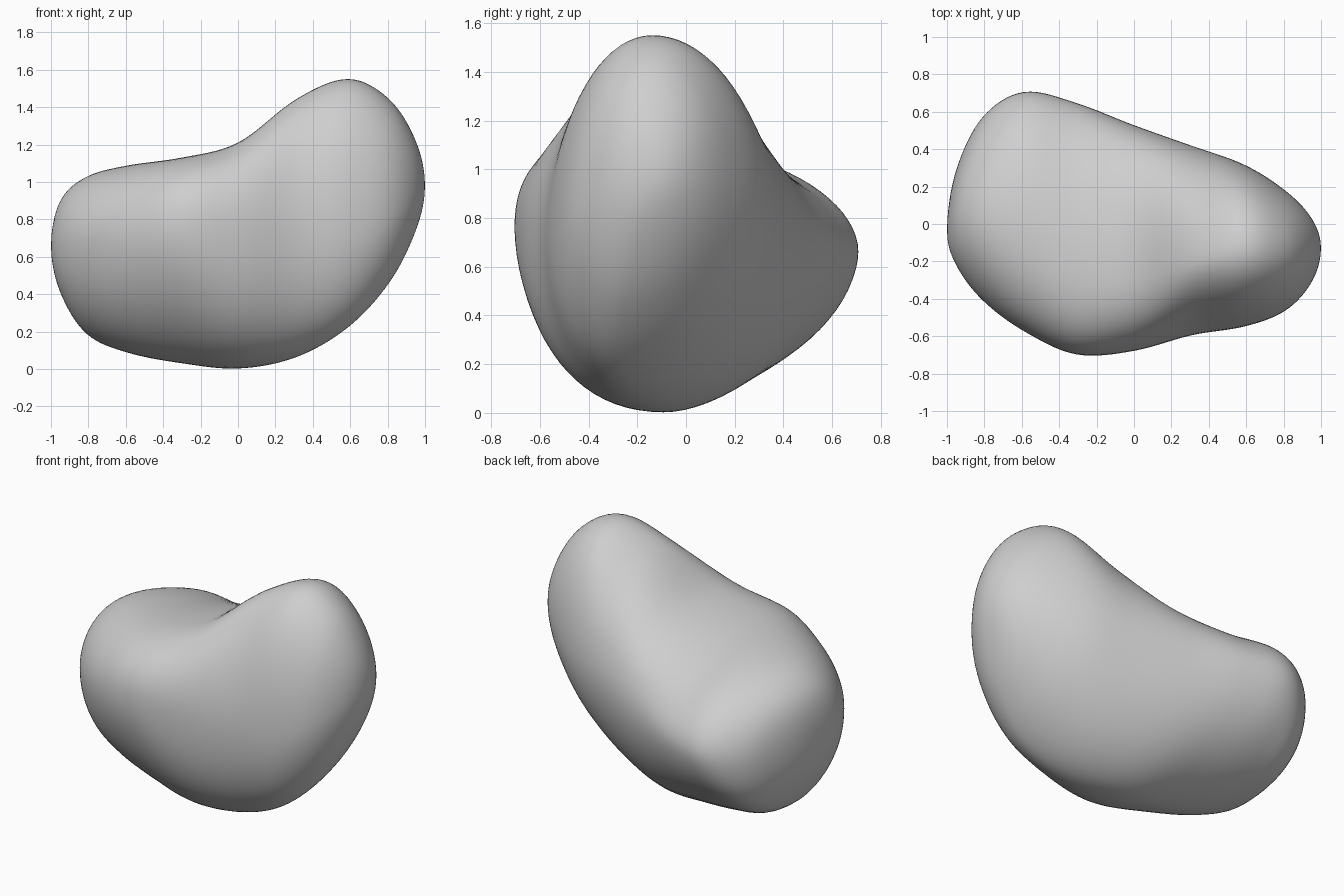
import bpy
import bmesh
import math

default = bpy.data.objects.get("Cube")
if default:
    bpy.data.objects.remove(default, do_unlink=True)

# Cross-sections at equal angles from the low end to the high end.
# Each row: top z, bottom z, back y, front y,
#           y of the top, y of the bottom, z of the back, z of the front,
#           fullness of back top, front bottom, front top, back bottom
SECTIONS = [
    (.66, .66, -.03, -.03, -.03, -.03, .66, .66, 2, 2, 2, 2),
    (.90, .41, .29, -.22, .02, 0, .61, .67, 2, 2, 2, 2.3),
    (1.03, .185, .575, -.41, .02, .02, .61, .69, 1.9, 1.9, 2, 2.2),
    (1.09, .085, .71, -.575, -.05, -.04, .66, .72, 1.9, 1.75, 2.25, 1.8),
    (1.13, .03, .65, -.7, -.22, -.09, .68, .75, 1.9, 1.75, 2.5, 1.8),
    (1.21, 0, .53, -.68, -.27, -.09, .7, .75, 2.15, 2.2, 2.25, 1.8),
    (1.445, .06, .42, -.595, -.2, -.18, .78, .72, 1.85, 2.2, 1.85, 1.85),
    (1.555, .22, .32, -.55, -.14, -.27, .86, .73, 2, 2.1, 2, 1.9),
    (1.445, .46, .18, -.465, -.14, -.25, .94, .82, 2, 2, 2, 1.9),
    (1.22, .74, .03, -.31, -.14, -.19, .99, .93, 2, 2, 2, 2),
    (.98, .98, -.13, -.13, -.13, -.13, .98, .98, 2, 2, 2, 2),
]
LAST = len(SECTIONS) - 1
RINGS = 80
QUARTER = 20


def section(index):
    """Past either pole the outline continues on the opposite side."""
    if 0 <= index <= LAST:
        return SECTIONS[index]
    row = SECTIONS[-index if index < 0 else LAST + LAST - index]
    return tuple(row[k ^ 1] for k in range(len(row)))


def blend(position):
    """Smooth interpolation of all section values."""
    i = min(int(position), LAST - 1)
    t = position - i
    values = []
    for a, b, c, d in zip(*(section(i + k) for k in (-1, 0, 1, 2))):
        slope_b, slope_c = (c - a) / 2, (d - b) / 2
        values.append(b + slope_b * t
                      + (3 * (c - b) - 2 * slope_b - slope_c) * t ** 2
                      + (2 * (b - c) + slope_b + slope_c) * t ** 3)
    return values


def ring_points(position):
    """One rounded cross-section made of four fitted quarter curves."""
    x = -math.cos(math.pi * position / LAST)
    (top, bottom, back, front, y_top, y_bottom, z_back, z_front,
     back_top, front_bottom, front_top, back_bottom) = blend(position)
    quarters = [
        (back, y_top, z_back, top, back_top),
        (front, y_top, z_front, top, front_top),
        (front, y_bottom, z_front, bottom, front_bottom),
        (back, y_bottom, z_back, bottom, back_bottom),
    ]
    points = []
    for q, (y_side, y_mid, z_side, z_end, power) in enumerate(quarters):
        for k in range(QUARTER):
            angle = math.pi / 2 * (k / QUARTER)
            if q % 2:
                angle = math.pi / 2 - angle
            across = max(math.cos(angle), 0) ** (2 / power)
            along = max(math.sin(angle), 0) ** (2 / power)
            points.append((x, y_mid + (y_side - y_mid) * across,
                           z_side + (z_end - z_side) * along))
    return points


# Loft the body from ring to ring and close it at both poles
bm = bmesh.new()
rings = [[bm.verts.new(p) for p in ring_points(LAST * r / RINGS)]
         for r in range(1, RINGS)]
count = QUARTER * 4
for lower, upper in zip(rings, rings[1:]):
    for k in range(count):
        n = (k + 1) % count
        bm.faces.new((lower[k], lower[n], upper[n], upper[k]))
for ring, x, row in ((rings[0], -1, SECTIONS[0]), (rings[-1], 1, SECTIONS[-1])):
    pole = bm.verts.new((x, row[2], row[0]))
    for k in range(count):
        bm.faces.new((ring[k], ring[(k + 1) % count], pole))
bmesh.ops.recalc_face_normals(bm, faces=bm.faces)
for face in bm.faces:
    face.smooth = True

mesh = bpy.data.meshes.new("pebble_body")
bm.to_mesh(mesh)
bm.free()
body = bpy.data.objects.new("pebble_body", mesh)
bpy.context.collection.objects.link(body)

# Even out the joins between quarter curves
relax = body.modifiers.new("Relax", 'SMOOTH')
relax.factor = .5
relax.iterations = 8

# Plain grey colour
grey = bpy.data.materials.new("light_grey")
grey.use_nodes = True
colour = (.62, .62, .62, 1)
grey.diffuse_color = colour
grey.node_tree.nodes["Principled BSDF"].inputs["Base Color"].default_value = colour
mesh.materials.append(grey)
